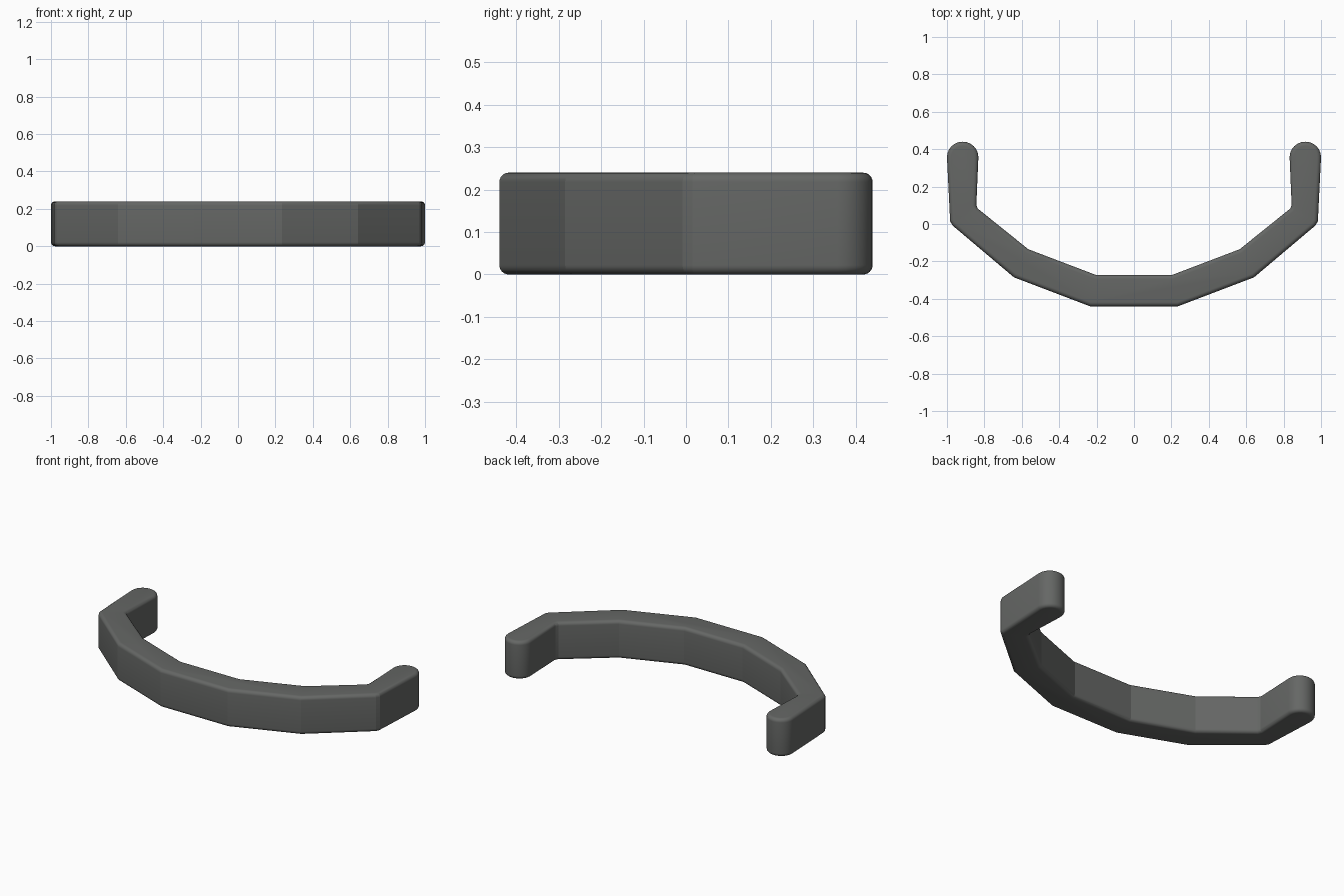
import bpy, bmesh, math

if "Cube" in bpy.data.objects:
    bpy.data.objects.remove(bpy.data.objects["Cube"])

HEIGHT, EDGE = 0.24, 0.022

# Right half of the plan outline: outer bends, rounded tip, inner bends
R, CX, CY = 0.083, 0.915, 0.357
outer = [(0.235, -0.44), (0.642, -0.285), (0.97, -0.008), (0.983, 0.015)]
tip = [(CX + R * math.cos(math.pi * i / 12), CY + R * math.sin(math.pi * i / 12))
       for i in range(13)]
tip = [(x + 0.002 if x > CX else x, y) for x, y in tip]
inner = [(0.843, 0.1), (0.835, 0.082), (0.565, -0.135), (0.205, -0.272)]
half = outer + tip + inner
outline = half + [(-x, y) for x, y in reversed(half)]

# Extrude the outline to full height
bm = bmesh.new()
base = bm.faces.new([bm.verts.new((x, y, 0)) for x, y in outline])
ext = bmesh.ops.extrude_face_region(bm, geom=[base], use_keep_orig=True)
for v in ext["geom"]:
    if isinstance(v, bmesh.types.BMVert):
        v.co.z = HEIGHT
bmesh.ops.recalc_face_normals(bm, faces=bm.faces)

# Round the top and bottom rims
rims = [e for e in bm.edges if abs(e.verts[0].co.z - e.verts[1].co.z) < 1e-5]
bmesh.ops.bevel(bm, geom=rims, offset=EDGE, offset_type='OFFSET', segments=6,
                profile=0.5, affect='EDGES', clamp_overlap=False)
bmesh.ops.recalc_face_normals(bm, faces=bm.faces)

mesh = bpy.data.meshes.new("curved_handle")
bm.to_mesh(mesh)
bm.free()
handle = bpy.data.objects.new("curved_handle", mesh)
bpy.context.collection.objects.link(handle)

# Dark grey finish
mat = bpy.data.materials.new("dark_grey")
mat.diffuse_color = (0.13, 0.135, 0.13, 1)
mat.use_nodes = True
mat.node_tree.nodes["Principled BSDF"].inputs["Base Color"].default_value = mat.diffuse_color
mesh.materials.append(mat)

# Smooth the rims and tips, keep the panel bends crisp
bpy.context.view_layer.objects.active = handle
handle.select_set(True)
bpy.ops.object.shade_smooth_by_angle(angle=math.radians(16))
